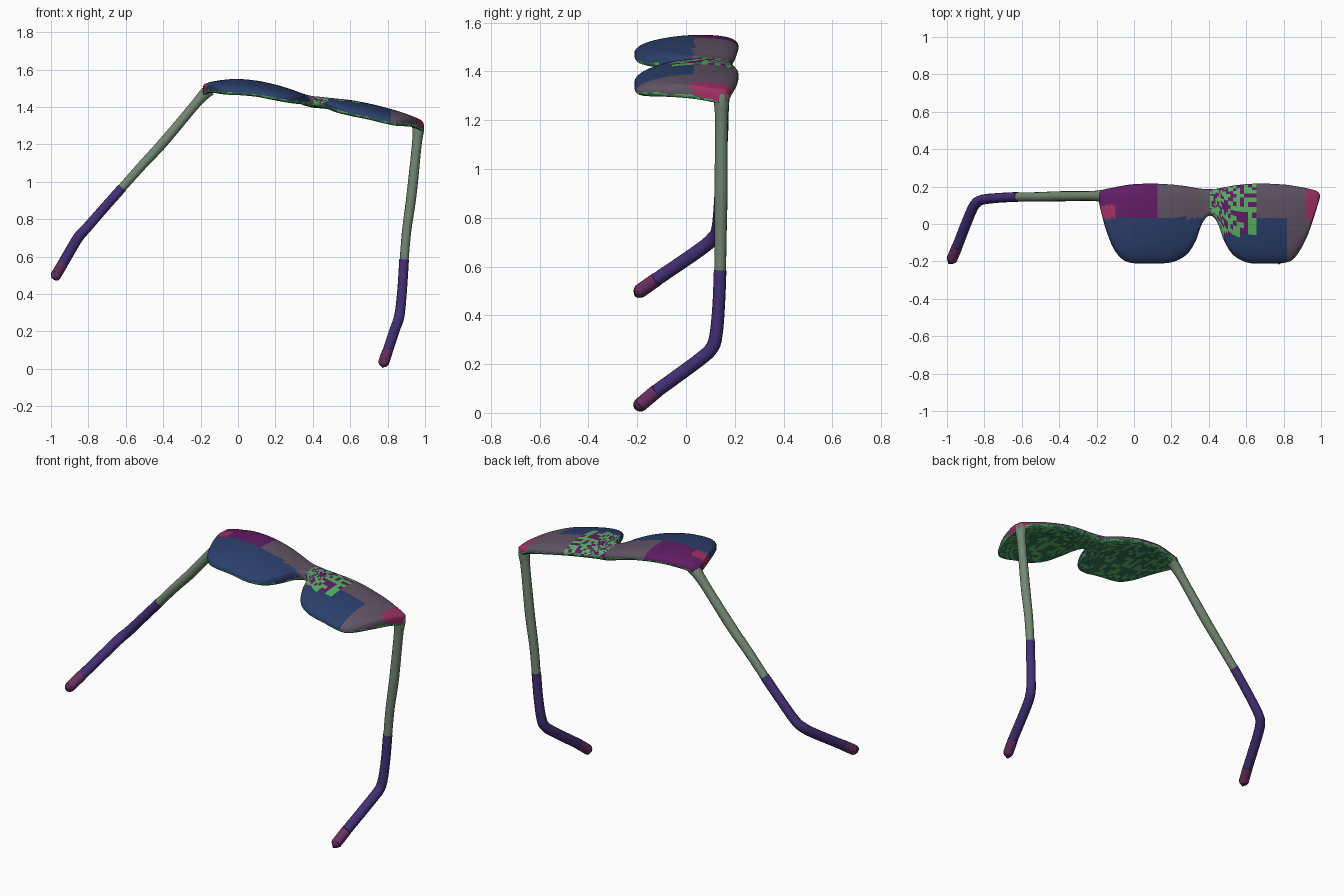
import bpy, bmesh, math, random

if "Cube" in bpy.data.objects:
    bpy.data.objects.remove(bpy.data.objects["Cube"])

random.seed(3)


def material(name, rgb):
    m = bpy.data.materials.new(name)
    m.diffuse_color = (*rgb, 1)
    m.use_nodes = True
    m.node_tree.nodes["Principled BSDF"].inputs["Base Color"].default_value = m.diffuse_color
    return m


def spline(rows, steps):
    """Catmull-Rom interpolation through rows of numbers."""
    out = []
    for i in range(len(rows) - 1):
        a, b, c, d = (rows[max(0, min(len(rows) - 1, i + k))] for k in (-1, 0, 1, 2))
        for s in range(steps):
            t = s / steps
            out.append([0.5 * (2 * q + (r - p) * t + (2 * p - 5 * q + 4 * r - w) * t * t
                               + (3 * q - p - 3 * r + w) * t ** 3)
                        for p, q, r, w in zip(a, b, c, d)])
    out.append(list(rows[-1]))
    return out


purple = material("purple", (0.12, 0.012, 0.13))
mauve = material("mauve", (0.12, 0.09, 0.13))
navy = material("navy", (0.025, 0.05, 0.15))
green = material("green", (0.1, 0.45, 0.13))
dark_green = material("dark_green", (0.03, 0.16, 0.08))
pink = material("pink", (0.35, 0.03, 0.13))
sage = material("sage", (0.17, 0.25, 0.17))
violet = material("violet", (0.055, 0.03, 0.18))
plum = material("plum", (0.14, 0.03, 0.12))
palette = [purple, mauve, navy, green, dark_green, pink]

# Front: columns of x, lower y, upper y, middle z
columns = [
    (-0.188, 0.12, 0.165, 1.49), (-0.175, 0.06, 0.18, 1.497), (-0.15, -0.03, 0.187, 1.505),
    (-0.11, -0.13, 0.195, 1.513), (-0.06, -0.19, 0.205, 1.519), (0.0, -0.21, 0.213, 1.522),
    (0.1, -0.211, 0.216, 1.513), (0.2, -0.205, 0.211, 1.492), (0.28, -0.165, 0.202, 1.468),
    (0.33, -0.09, 0.193, 1.45), (0.365, 0.005, 0.188, 1.438), (0.405, 0.045, 0.186, 1.43),
    (0.445, 0.01, 0.189, 1.426), (0.48, -0.085, 0.196, 1.422), (0.53, -0.165, 0.205, 1.417),
    (0.61, -0.207, 0.214, 1.408), (0.7, -0.211, 0.216, 1.391), (0.8, -0.208, 0.211, 1.366),
    (0.86, -0.18, 0.203, 1.349), (0.92, -0.08, 0.192, 1.328), (0.96, 0.03, 0.182, 1.312),
    (0.982, 0.1, 0.172, 1.302), (0.992, 0.13, 0.16, 1.297)]


def paint(c, normal):
    if normal.z < -0.1:
        return dark_green if random.random() < 0.6 else green
    if c.x < 0.4:
        if c.y < 0.03:
            return navy
        return (purple if c.x > -0.1 or c.y > 0.1 else pink) if c.x < 0.12 else mauve
    if c.x < 0.65:
        if c.y > -0.06:
            return green if random.random() < 0.55 else purple
        return navy
    if c.y > 0.02:
        return pink if c.x > 0.92 else mauve
    return navy if c.x < 0.82 else mauve


# Each column becomes a closed rounded section following the lens curvature
bm = bmesh.new()
N = 44
rings = []
for x, lo, hi, z in spline(columns, 4):
    ring = []
    edge = min(1, (x + 0.2) / 0.03, (1.004 - x) / 0.03)
    half = 0.028 * math.sqrt(max(0.15, 1 - (1 - edge) ** 2))
    for k in range(N):
        a = 2 * math.pi * k / N
        v = math.cos(a)
        y = (lo + hi) / 2 + v * (hi - lo) / 2
        t = half * math.sqrt(max(0, 1 - abs(v) ** 8)) * (1 if a < math.pi else -1)
        ring.append(bm.verts.new((x, y, z - 0.6 * (y - 0.06) ** 2 + t)))
    rings.append(ring)
for r, s in zip(rings, rings[1:]):
    for k in range(N):
        bm.faces.new((r[k], r[(k + 1) % N], s[(k + 1) % N], s[k]))
bm.faces.new(rings[0])
bm.faces.new(rings[-1])
bmesh.ops.recalc_face_normals(bm, faces=bm.faces)
for f in bm.faces:
    f.smooth = True
    f.material_index = palette.index(paint(f.calc_center_median(), f.normal))
mesh = bpy.data.meshes.new("lens_front")
bm.to_mesh(mesh)
bm.free()
for m in palette:
    mesh.materials.append(m)
bpy.context.collection.objects.link(bpy.data.objects.new("lens_front", mesh))


def tube(name, points, mat):
    """Round bar through points of x, y, z, radius."""
    cu = bpy.data.curves.new(name, 'CURVE')
    cu.dimensions = '3D'
    cu.bevel_depth = 1
    cu.bevel_resolution = 5
    cu.use_fill_caps = True
    sp = cu.splines.new('POLY')
    path = spline(points, 5)
    sp.points.add(len(path) - 1)
    for p, (x, y, z, r) in zip(sp.points, path):
        p.co = (x, y, z, 1)
        p.radius = r
    sp.use_smooth = True
    cu.materials.append(mat)
    bpy.context.collection.objects.link(bpy.data.objects.new(name, cu))


def round_end(start, end, r):
    """Points for a bar finishing in a hemisphere."""
    d = [e - s for s, e in zip(start, end)]
    length = math.sqrt(sum(c * c for c in d))
    pts = [(*start, r)]
    for k in range(9):
        a = math.pi / 2 * k / 8
        f = (length + r * math.sin(a)) / length
        pts.append((*(s + c * f for s, c in zip(start, d)), max(0.001, r * math.cos(a))))
    return pts


# Temple arms
tube("left_temple", [(-0.15, 0.15, 1.493, 0.034), (-0.18, 0.15, 1.468, 0.031), (-0.24, 0.15, 1.4, 0.026),
                     (-0.4, 0.148, 1.21, 0.027), (-0.52, 0.145, 1.08, 0.025), (-0.625, 0.145, 0.962, 0.024)], sage)
tube("right_temple", [(0.962, 0.148, 1.305, 0.032), (0.963, 0.146, 1.27, 0.031), (0.955, 0.145, 1.19, 0.026),
                      (0.928, 0.144, 0.93, 0.027), (0.902, 0.142, 0.74, 0.025), (0.888, 0.14, 0.578, 0.024)], sage)
# Curved ear sleeves
tube("left_ear_sleeve", [(-0.62, 0.145, 0.968, 0.026), (-0.72, 0.14, 0.855, 0.026), (-0.81, 0.13, 0.752, 0.027),
                         (-0.847, 0.108, 0.712, 0.028), (-0.878, 0.05, 0.664, 0.028), (-0.945, -0.12, 0.548, 0.028)], violet)
tube("right_ear_sleeve", [(0.888, 0.14, 0.585, 0.026), (0.879, 0.134, 0.44, 0.026), (0.868, 0.123, 0.32, 0.027),
                          (0.858, 0.105, 0.265, 0.028), (0.84, 0.05, 0.214, 0.028), (0.798, -0.12, 0.09, 0.028)], violet)
# Rounded tips
tube("left_tip", round_end((-0.945, -0.12, 0.548), (-0.972, -0.184, 0.503), 0.029), plum)
tube("right_tip", round_end((0.798, -0.12, 0.09), (0.78, -0.182, 0.038), 0.029), plum)
